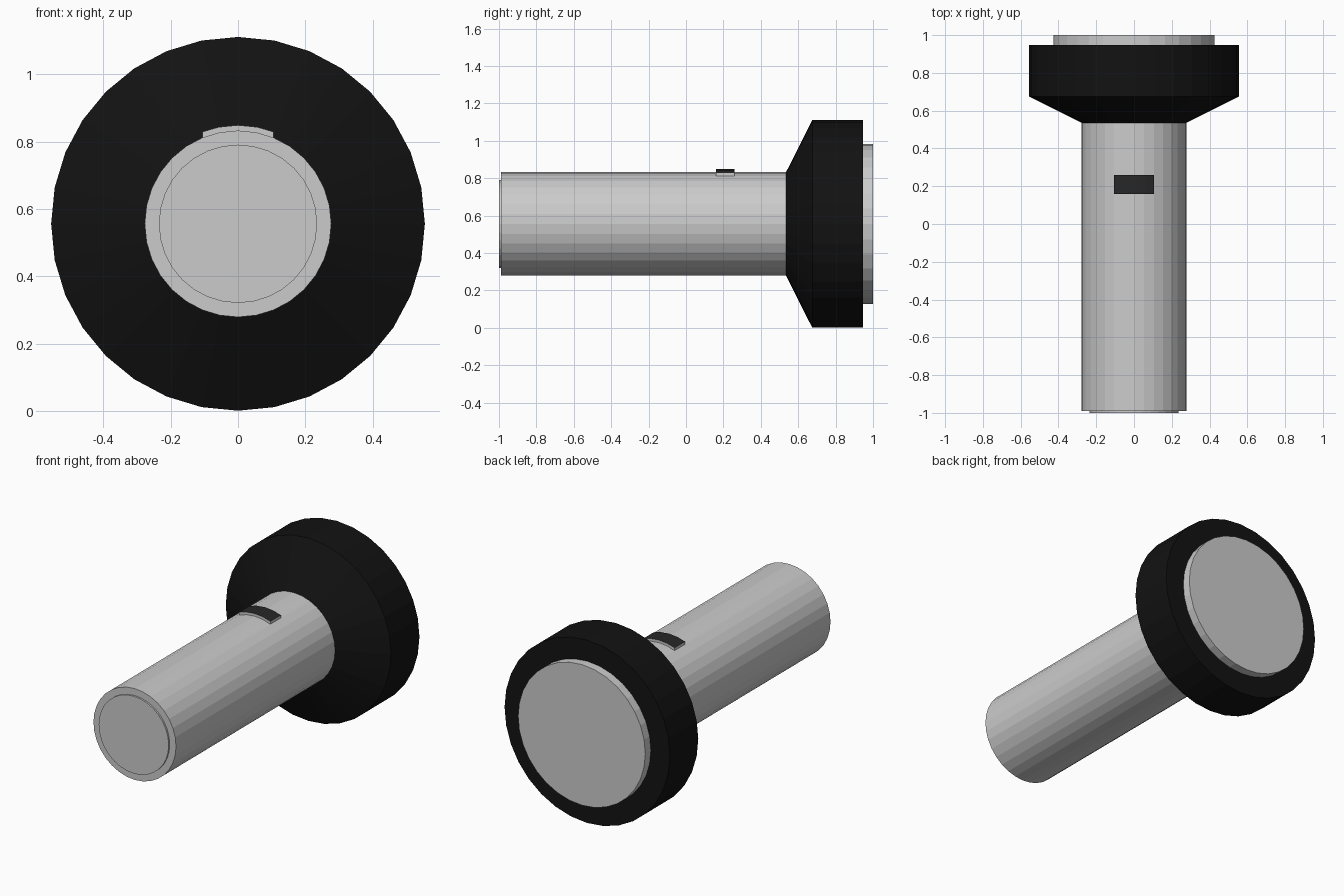
import bpy, bmesh, math

if "Cube" in bpy.data.objects:
    bpy.data.objects.remove(bpy.data.objects["Cube"])

SIDES = 32
AXIS_Z = 0.556


def material(name, shade):
    m = bpy.data.materials.new(name)
    m.diffuse_color = (shade, shade, shade, 1)
    m.use_nodes = True
    m.node_tree.nodes["Principled BSDF"].inputs["Base Color"].default_value = m.diffuse_color
    return m


def make_object(name, bm, mats=()):
    bmesh.ops.recalc_face_normals(bm, faces=bm.faces)
    mesh = bpy.data.meshes.new(name)
    bm.to_mesh(mesh)
    bm.free()
    for m in mats:
        mesh.materials.append(m)
    ob = bpy.data.objects.new(name, mesh)
    ob.location.z = AXIS_Z
    bpy.context.collection.objects.link(ob)
    return ob


def lathe(name, profile, mats=()):
    """Closed solid turned round the y axis from (y, radius) points."""
    bm = bmesh.new()
    rings = []
    for y, r in profile:
        angles = [2 * math.pi * i / SIDES for i in range(SIDES)]
        rings.append([bm.verts.new((r * math.sin(a), y, r * math.cos(a))) for a in angles])
    for a, b in zip(rings, rings[1:]):
        for i in range(SIDES):
            j = (i + 1) % SIDES
            bm.faces.new((a[i], a[j], b[j], b[i]))
    bm.faces.new(rings[0])
    bm.faces.new(rings[-1])
    return make_object(name, bm, mats)


black = material("black", 0.006)
dark = material("dark_grey", 0.02)
grey = material("grey", 0.8)

# Handle tube and its slightly raised end cap
lathe("handle", [(-0.99, 0.277), (0.54, 0.277)])
lathe("end_cap", [(-1.0, 0.235), (-0.985, 0.235)])

# Flared head and the lens standing proud of it
lathe("head", [(0.535, 0.277), (0.675, 0.555), (0.947, 0.555)], [black])
lathe("lens", [(0.94, 0.427), (1.0, 0.427)])

# Curved switch plate: grey sides, dark top
bm = bmesh.new()
strips = []
for x in (-0.105, -0.057, 0, 0.057, 0.105):
    top = math.sqrt(0.293 ** 2 - x ** 2)
    bottom = top - 0.018
    strips.append([bm.verts.new((x, y, z)) for y, z in
                   ((0.16, bottom), (0.26, bottom), (0.26, top), (0.16, top))])
for a, b in zip(strips, strips[1:]):
    for i in range(4):
        j = (i + 1) % 4
        face = bm.faces.new((a[i], a[j], b[j], b[i]))
        face.material_index = 1 if i == 2 else 0
bm.faces.new(strips[0])
bm.faces.new(strips[-1])
make_object("switch", bm, [grey, dark])
